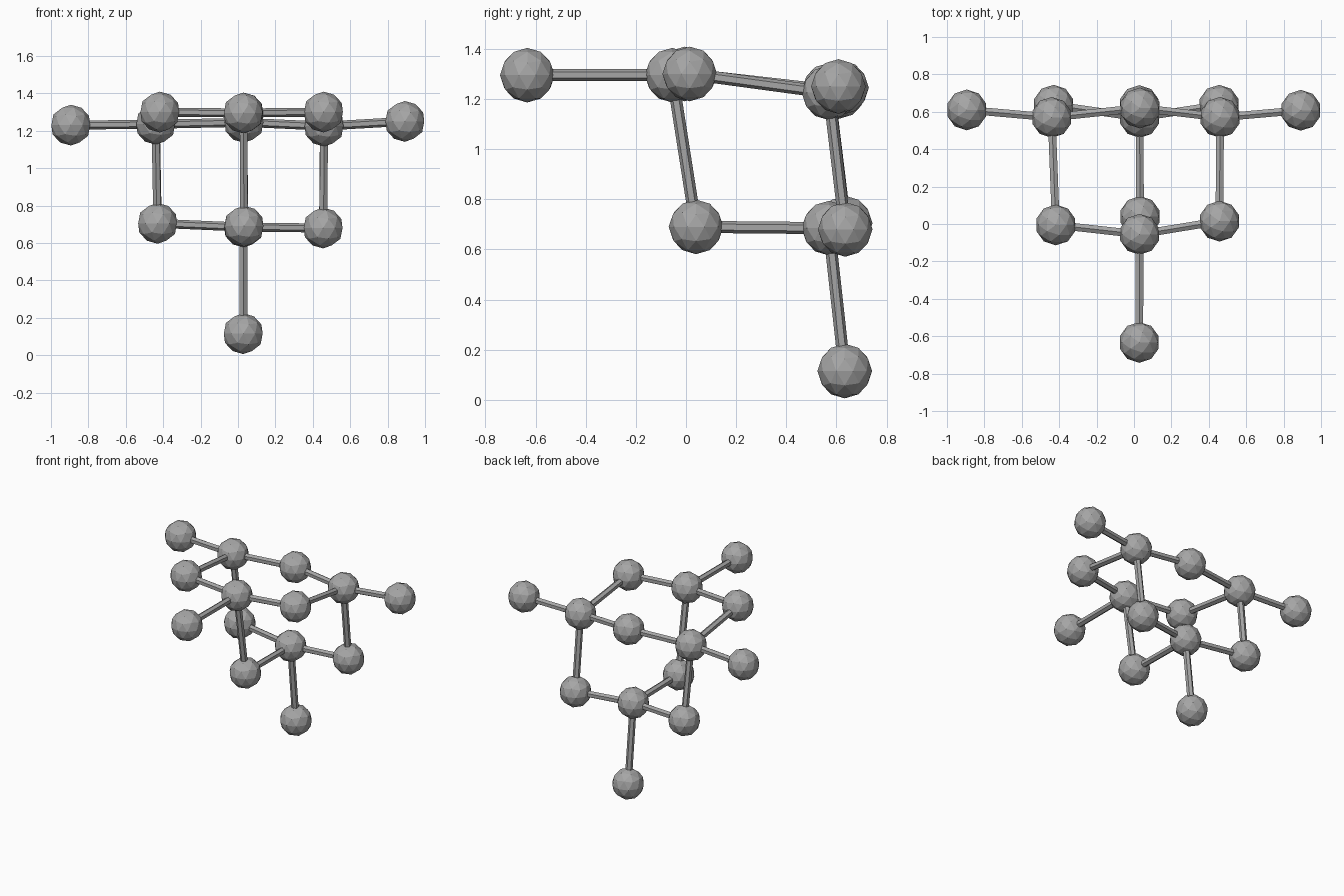
import bpy
from mathutils import Vector

if "Cube" in bpy.data.objects:
    bpy.data.objects.remove(bpy.data.objects["Cube"])

BALL_R = 0.109
ROD_R = 0.024

grey = bpy.data.materials.new("mid_grey")
grey.diffuse_color = (0.38, 0.38, 0.38, 1)
grey.use_nodes = True
grey.node_tree.nodes["Principled BSDF"].inputs["Base Color"].default_value = grey.diffuse_color

# Ball centres: four corner hubs, six bridges between them, four outer tips
balls = {
    "hub_front": (0.03, -0.055, 1.295),
    "hub_left": (-0.44, 0.57, 1.235),
    "hub_right": (0.46, 0.57, 1.225),
    "hub_lower": (0.03, 0.57, 0.685),
    "bridge_front_left": (-0.418, -0.005, 1.30),
    "bridge_front_right": (0.457, 0.015, 1.30),
    "bridge_front_lower": (0.032, 0.04, 0.69),
    "bridge_left_right": (0.032, 0.62, 1.245),
    "bridge_lower_left": (-0.43, 0.635, 0.705),
    "bridge_lower_right": (0.455, 0.635, 0.68),
    "tip_front": (0.028, -0.633, 1.295),
    "tip_left": (-0.894, 0.61, 1.23),
    "tip_right": (0.892, 0.608, 1.25),
    "tip_lower": (0.028, 0.633, 0.115),
}

# Each hub carries three bridges and one tip
links = {
    "hub_front": ("bridge_front_left", "bridge_front_right",
                  "bridge_front_lower", "tip_front"),
    "hub_left": ("bridge_front_left", "bridge_left_right",
                 "bridge_lower_left", "tip_left"),
    "hub_right": ("bridge_front_right", "bridge_left_right",
                  "bridge_lower_right", "tip_right"),
    "hub_lower": ("bridge_front_lower", "bridge_lower_left",
                  "bridge_lower_right", "tip_lower"),
}


def finish(name):
    ob = bpy.context.object
    ob.name = name
    ob.data.materials.append(grey)


def add_rod(name, a, b):
    a, b = Vector(a), Vector(b)
    d = b - a
    bpy.ops.mesh.primitive_cylinder_add(
        vertices=6, radius=ROD_R, depth=d.length, location=(a + b) / 2,
        rotation=d.to_track_quat('Z', 'Y').to_euler())
    finish(name)


# Faceted balls
for name, pos in balls.items():
    bpy.ops.mesh.primitive_ico_sphere_add(subdivisions=2, radius=BALL_R,
                                          location=pos)
    finish(name + "_ball")

# Six-sided connecting rods
for hub, ends in links.items():
    for end in ends:
        add_rod(f"rod_{hub}_to_{end}", balls[hub], balls[end])
